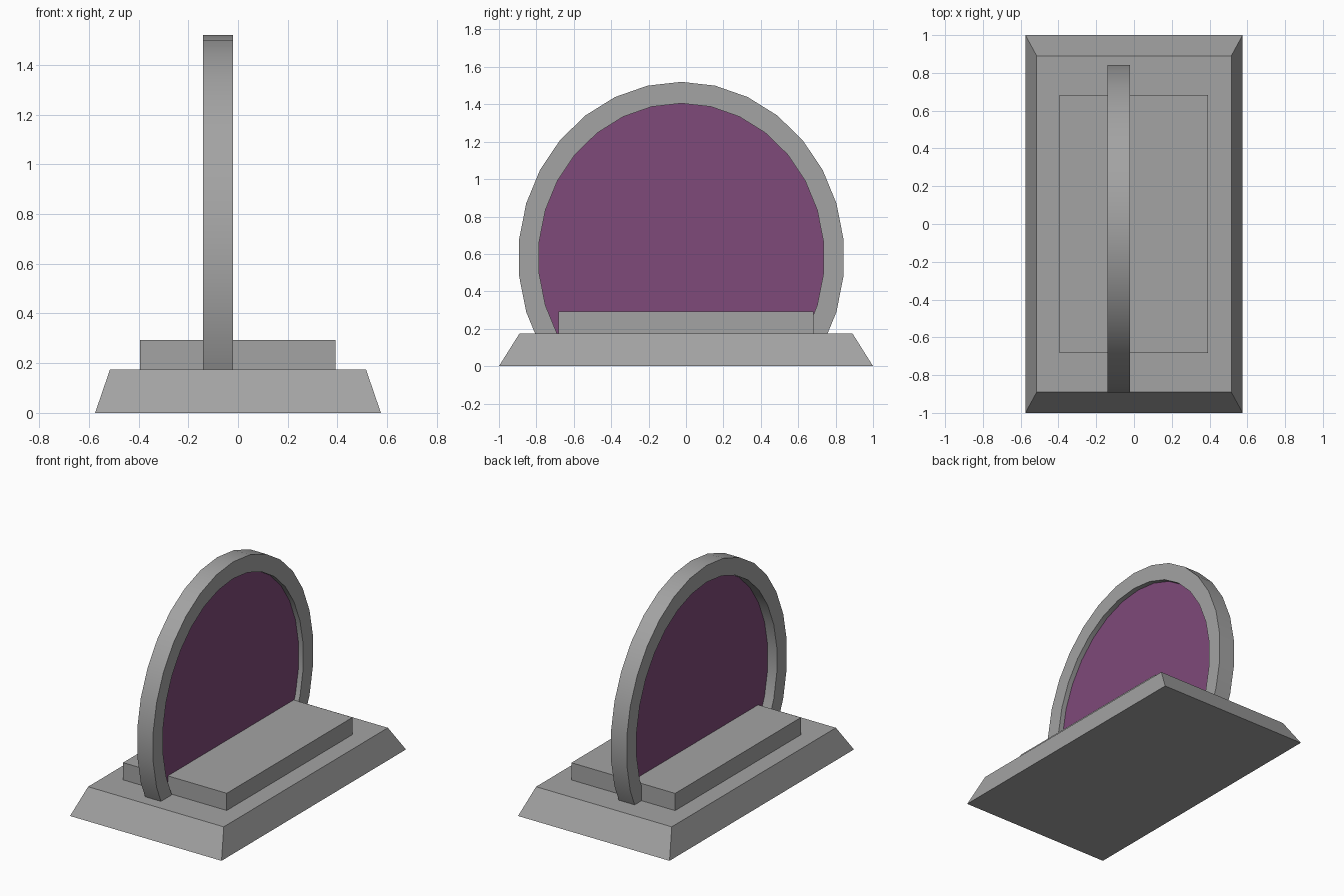
import bpy, bmesh, math

if "Cube" in bpy.data.objects:
    bpy.data.objects.remove(bpy.data.objects["Cube"])

CY, CZ, FLOOR, SIDES = -0.025, 0.58, 0.175, 30


def material(name, r, g, b):
    mat = bpy.data.materials.new(name)
    mat.diffuse_color = (r, g, b, 1)
    mat.use_nodes = True
    mat.node_tree.nodes["Principled BSDF"].inputs["Base Color"].default_value = mat.diffuse_color
    return mat


GREY = material("dark_grey", 0.367, 0.367, 0.367)
PURPLE = material("purple", 0.21, 0.067, 0.192)


def make_object(name, bm, mat=GREY, smooth=False):
    bmesh.ops.recalc_face_normals(bm, faces=bm.faces)
    mesh = bpy.data.meshes.new(name)
    bm.to_mesh(mesh)
    bm.free()
    mesh.materials.append(mat)
    obj = bpy.data.objects.new(name, mesh)
    bpy.context.collection.objects.link(obj)
    if smooth:
        bpy.context.view_layer.objects.active = obj
        obj.select_set(True)
        bpy.ops.object.shade_smooth_by_angle(angle=math.radians(30))
        obj.select_set(False)
    return obj


def block(name, x0, x1, y, z0, z1, inset_x=0, inset_y=0):
    bm = bmesh.new()
    bmesh.ops.create_cube(bm, size=2)
    for v in bm.verts:
        top = v.co.z > 0
        hx = (x1 - x0) / 2 - (inset_x if top else 0)
        hy = y - (inset_y if top else 0)
        v.co = ((x0 + x1) / 2 + v.co.x * hx, v.co.y * hy, z1 if top else z0)
    return make_object(name, bm)


def arch(ry, rz):
    """Elliptical outline cut off at the plinth top, from -y to +y."""
    def point(i):
        a = 2 * math.pi * i / SIDES
        return CY + ry * math.sin(a), CZ + rz * math.cos(a)

    def foot(i, j):
        (ya, za), (yb, zb) = point(i), point(j)
        return ya + (yb - ya) * (za - FLOOR) / (za - zb), FLOOR

    return [foot(-9, -10)] + [point(i) for i in range(-9, 10)] + [foot(9, 10)]


def extrude_profile(name, faces, x0, x1, mat=GREY, smooth=False):
    """Extrude flat (y, z) polygons along x into one solid."""
    bm = bmesh.new()
    for pts in faces:
        bm.faces.new([bm.verts.new((x0, y, z)) for y, z in pts])
    bmesh.ops.remove_doubles(bm, verts=bm.verts, dist=1e-5)
    ext = bmesh.ops.extrude_face_region(bm, geom=bm.faces[:], use_keep_orig=True)
    for v in ext["geom"]:
        if isinstance(v, bmesh.types.BMVert):
            v.co.x = x1
    return make_object(name, bm, mat, smooth)


# Plinth with sloping sides, and the step on top
block("plinth", -0.575, 0.575, 1.0, 0, FLOOR, 0.06, 0.11)
block("step", -0.395, 0.392, 0.682, FLOOR, 0.293)

# Arched ring frame
outer, inner = arch(0.872, 0.94), arch(0.764, 0.825)
quads = [(outer[i], outer[i + 1], inner[i + 1], inner[i])
         for i in range(len(outer) - 1)]
extrude_profile("ring_frame", quads, -0.14, -0.02, smooth=True)

# Purple panel filling the arch
extrude_profile("arch_panel", [inner], -0.07, -0.055, PURPLE)
